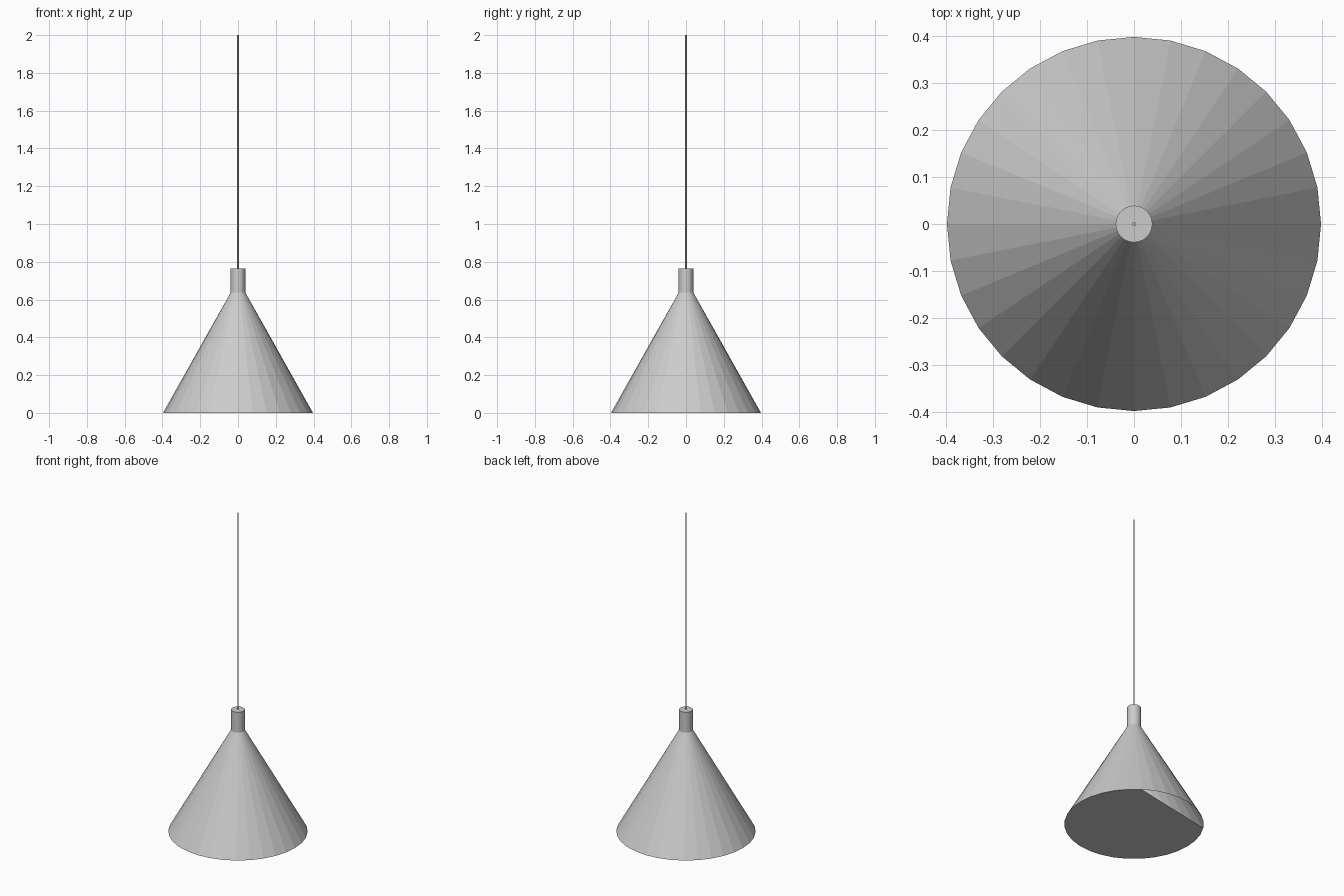
import bpy, bmesh
from math import cos, sin, tau

if "Cube" in bpy.data.objects:
    bpy.data.objects.remove(bpy.data.objects["Cube"])

SIDES = 32


def ring(bm, radius, z, sides):
    return [bm.verts.new((radius * cos(tau * i / sides),
                          radius * sin(tau * i / sides), z)) for i in range(sides)]


def finish(bm, name):
    bmesh.ops.recalc_face_normals(bm, faces=bm.faces)
    mesh = bpy.data.meshes.new(name)
    bm.to_mesh(mesh)
    bm.free()
    obj = bpy.data.objects.new(name, mesh)
    bpy.context.collection.objects.link(obj)
    return obj


def tube(name, profile, sides, bottom=None, top=True):
    """Faceted body through (radius, z) rings; bottom lists the rim points its cap uses."""
    bm = bmesh.new()
    rings = [ring(bm, r, z, sides) for r, z in profile]
    for low, high in zip(rings, rings[1:]):
        for i in range(sides):
            j = (i + 1) % sides
            bm.faces.new((low[i], low[j], high[j], high[i]))
    if bottom:
        bm.faces.new([rings[0][i % sides] for i in reversed(bottom)])
    if top:
        bm.faces.new(rings[-1])
    return finish(bm, name)


# Conical shade, its flat underside left open along one segment
tube("shade", [(0.397, 0.0), (0.039, 0.637)], SIDES,
     bottom=range(13, 13 + 25), top=False)

# Cylindrical cap on top of the shade
tube("cap", [(0.039, 0.637), (0.039, 0.765)], SIDES)

# Thin hanging cord
tube("cord", [(0.004, 0.765), (0.004, 2.0)], 16)
